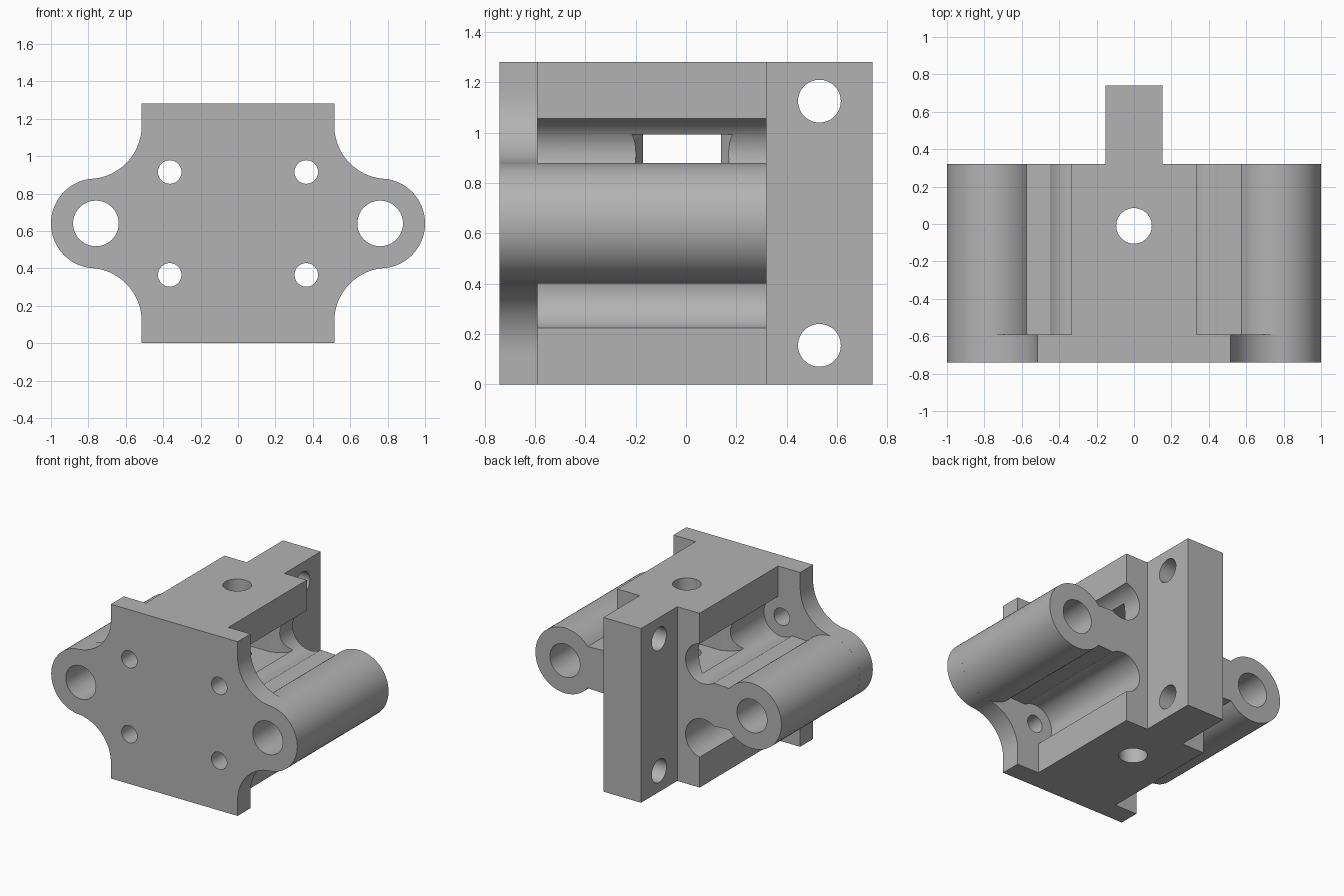
import bpy, bmesh
from math import cos, sin, radians, pi
from mathutils import Matrix, Vector

cube = bpy.data.objects.get("Cube")
if cube:
    bpy.data.objects.remove(cube, do_unlink=True)

grey = bpy.data.materials.new("plain grey")
grey.use_nodes = True
grey.diffuse_color = (0.45, 0.45, 0.45, 1)
grey.node_tree.nodes["Principled BSDF"].inputs["Base Color"].default_value = (0.45, 0.45, 0.45, 1)

MID = 0.64            # height of the symmetry plane
ROD_X, ROD_R = 0.76, 0.24


def arc(cx, cz, r, start, end, n=24):
    angles = [radians(start + (end - start) * i / n) for i in range(n + 1)]
    return [(cx + r * cos(a), cz + r * sin(a)) for a in angles]


def four_way(quarter):
    """Mirror a quarter outline, running from the top to +x, into a closed loop."""
    right = quarter + [(x, -z) for x, z in reversed(quarter[:-1])]
    return right + [(-x, z) for x, z in reversed(right)
                    if x > 0]


def prism(name, outline, origin, along, u, v):
    """Extrude a 2D outline in directions u, v along a vector."""
    bm = bmesh.new()
    u, v, o = Vector(u), Vector(v), Vector(origin)
    face = bm.faces.new([bm.verts.new(o + u * a + v * b) for a, b in outline])
    top = bmesh.ops.extrude_face_region(bm, geom=[face])["geom"]
    verts = [e for e in top if isinstance(e, bmesh.types.BMVert)]
    bmesh.ops.translate(bm, verts=verts, vec=Vector(along))
    bmesh.ops.remove_doubles(bm, verts=bm.verts, dist=0.0001)
    bmesh.ops.recalc_face_normals(bm, faces=bm.faces)
    mesh = bpy.data.meshes.new(name)
    bm.to_mesh(mesh)
    bm.free()
    obj = bpy.data.objects.new(name, mesh)
    bpy.context.collection.objects.link(obj)
    mesh.materials.append(grey)
    return obj


def slab(name, quarter, y0, y1):
    return prism(name, four_way(quarter), (0, y0, MID), (0, y1 - y0, 0),
                 (1, 0, 0), (0, 0, 1))


def drill(name, centre, r, axis, length):
    rot = {"x": Matrix.Rotation(pi / 2, 4, "Y"), "y": Matrix.Rotation(pi / 2, 4, "X"),
           "z": Matrix.Identity(4)}[axis]
    bm = bmesh.new()
    bmesh.ops.create_cone(bm, cap_ends=True, segments=48, radius1=r, radius2=r,
                          depth=length, matrix=Matrix.Translation(centre) @ rot)
    mesh = bpy.data.meshes.new(name)
    bm.to_mesh(mesh)
    bm.free()
    obj = bpy.data.objects.new(name, mesh)
    bpy.context.collection.objects.link(obj)
    mesh.materials.append(grey)
    return obj


def combine(target, tool, operation):
    mod = target.modifiers.new(operation.lower(), "BOOLEAN")
    mod.operation, mod.solver, mod.object = operation, "EXACT", tool
    bpy.context.view_layer.objects.active = target
    bpy.ops.object.modifier_apply(modifier=mod.name)
    bpy.data.objects.remove(tool, do_unlink=True)


# Front plate with concave shoulders flowing into the round ears
plate = [(0.515, MID)] + arc(0.80, 0.523, 0.285, 180, 265.6)
plate += arc(ROD_X, 0, ROD_R, 85.6, 0)[1:]
body = slab("bracket_body", plate, -0.74, -0.59)

# Main block: central core, screw grooves, webs and rod sleeves
core = [(0.335, MID)] + arc(0.365, 0.275, 0.145, 102, 306)
core += arc(ROD_X, 0, ROD_R, 140.6, 0)
combine(body, slab("core_block", core, -0.59, 0.32), "UNION")

# Rear mounting tab
tab = [(0.153, MID), (0.153, 0)]
combine(body, slab("rear_tab", tab, 0.27, 0.74), "UNION")

# Waisted cross window joining the upper grooves
window = [(0.29, 0.24), (0.23, 0.19), (0.17, 0.155)]
window = window + [(-x, y) for x, y in reversed(window)]
window = window + [(-x, -y) for x, y in window]
combine(body, prism("cross_window", window, (0, -0.015, 0.775), (0, 0, 0.217),
                    (1, 0, 0), (0, 1, 0)), "DIFFERENCE")

# Rod bores, screw holes, tab holes and the vertical bolt hole
holes = [((0, -0.01, MID), 0.095, "z", 2)]
for side in (-1, 1):
    holes.append(((side * ROD_X, 0, MID), 0.122, "y", 2))
    for level in (-1, 1):
        holes.append(((side * 0.365, -0.665, MID + level * 0.275), 0.063, "y", 0.3))
for z in (0.155, 1.125):
    holes.append(((0, 0.53, z), 0.085, "x", 1))
for centre, radius, axis, length in holes:
    combine(body, drill("hole_cutter", centre, radius, axis, length), "DIFFERENCE")

bpy.ops.object.select_all(action="DESELECT")
body.select_set(True)
bpy.context.view_layer.objects.active = body
bpy.ops.object.shade_smooth_by_angle(angle=radians(30))
